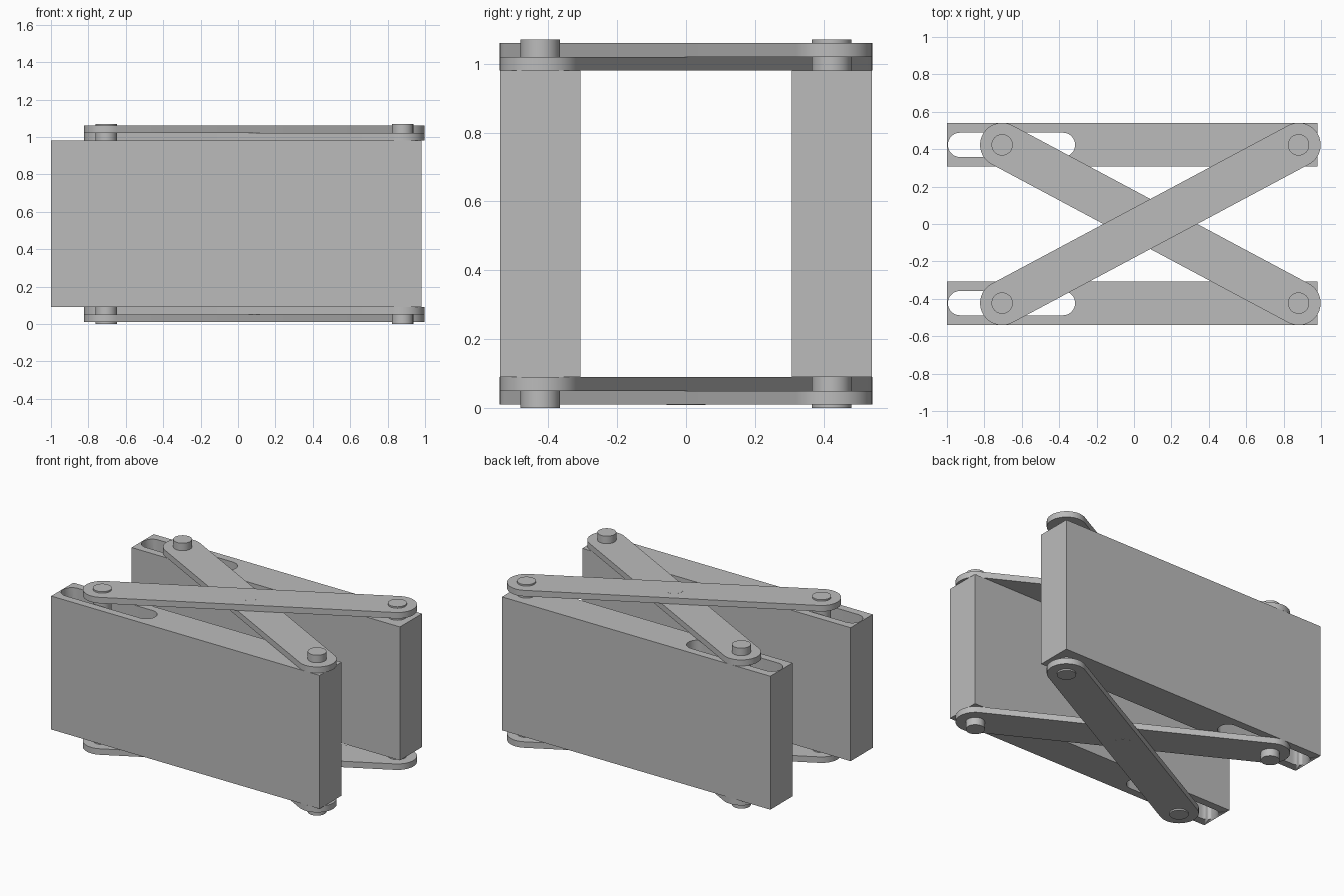
import bpy, bmesh, math
from mathutils import Vector

if "Cube" in bpy.data.objects:
    bpy.data.objects.remove(bpy.data.objects["Cube"], do_unlink=True)

grey = bpy.data.materials.new("plain_grey")
grey.use_nodes = True
grey.diffuse_color = (0.5, 0.5, 0.5, 1)
grey.node_tree.nodes["Principled BSDF"].inputs["Base Color"].default_value = (0.5, 0.5, 0.5, 1)

PIVOT_X, SLIDE_X, PIN_Y = 0.88, -0.705, 0.423
MID_X = (PIVOT_X + SLIDE_X) / 2
MID_Z = 0.535


def prism(name, outline, z0, z1):
    """Extrude a flat outline between two heights."""
    bm = bmesh.new()
    face = bm.faces.new([bm.verts.new((x, y, z0)) for x, y in outline])
    new = bmesh.ops.extrude_face_region(bm, geom=[face])["geom"]
    verts = [v for v in new if isinstance(v, bmesh.types.BMVert)]
    bmesh.ops.translate(bm, verts=verts, vec=(0, 0, z1 - z0))
    bmesh.ops.recalc_face_normals(bm, faces=bm.faces)
    mesh = bpy.data.meshes.new(name)
    bm.to_mesh(mesh)
    bm.free()
    mesh.materials.append(grey)
    obj = bpy.data.objects.new(name, mesh)
    bpy.context.collection.objects.link(obj)
    bpy.context.view_layer.objects.active = obj
    bpy.ops.object.select_all(action='DESELECT')
    obj.select_set(True)
    bpy.ops.object.shade_smooth_by_angle(angle=math.radians(30))
    return obj


def capsule(a, b, r, n=24):
    """Outline with round ends around the points a and b."""
    a, b = Vector(a), Vector(b)
    heading = math.atan2(b.y - a.y, b.x - a.x)
    pts = []
    for centre, start in ((b, heading - math.pi / 2), (a, heading + math.pi / 2)):
        for i in range(n + 1):
            t = start + math.pi * i / n
            pts.append((centre.x + r * math.cos(t), centre.y + r * math.sin(t)))
    return pts


def pin(name, x, y, z0, z1, r=0.057, n=48):
    ring = [(x + r * math.cos(math.tau * i / n), y + r * math.sin(math.tau * i / n))
            for i in range(n)]
    return prism(name, ring, z0, z1)


for side, label in ((-1, "front"), (1, "back")):
    # Jaw block with a long slot right through its height
    y0, y1 = sorted((side * 0.307, side * 0.54))
    block = prism(label + "_block", [(-1, y0), (0.98, y0), (0.98, y1), (-1, y1)], 0.09, 0.98)
    y = side * PIN_Y
    cutter = prism(label + "_slot_cutter", capsule((-0.93, y), (-0.38, y), 0.065), 0, 1.1)
    cutter.hide_render = True
    cutter.hide_viewport = True
    cut = block.modifiers.new("slot", 'BOOLEAN')
    cut.operation = 'DIFFERENCE'
    cut.solver = 'EXACT'
    cut.object = cutter
    # Sliding pin in the slot and fixed pivot pin
    pin(label + "_slide_pin", SLIDE_X, y, 0, 2 * MID_Z)
    pin(label + "_pivot_pin", PIVOT_X, y, 0, 2 * MID_Z)

# Crossed links above and below the blocks, joined by a middle pin
for sign, level in ((1, "top"), (-1, "bottom")):
    for slope, low, label in ((-1, 0.445, "inner"), (1, 0.485, "outer")):
        z0, z1 = sorted((MID_Z + sign * low, MID_Z + sign * (low + 0.04)))
        prism(f"{level}_{label}_link",
              capsule((SLIDE_X, -slope * PIN_Y), (PIVOT_X, slope * PIN_Y), 0.118), z0, z1)
    z0, z1 = sorted((MID_Z + sign * 0.445, MID_Z + sign * 0.5255))
    pin(level + "_middle_pin", MID_X, 0, z0, z1)
